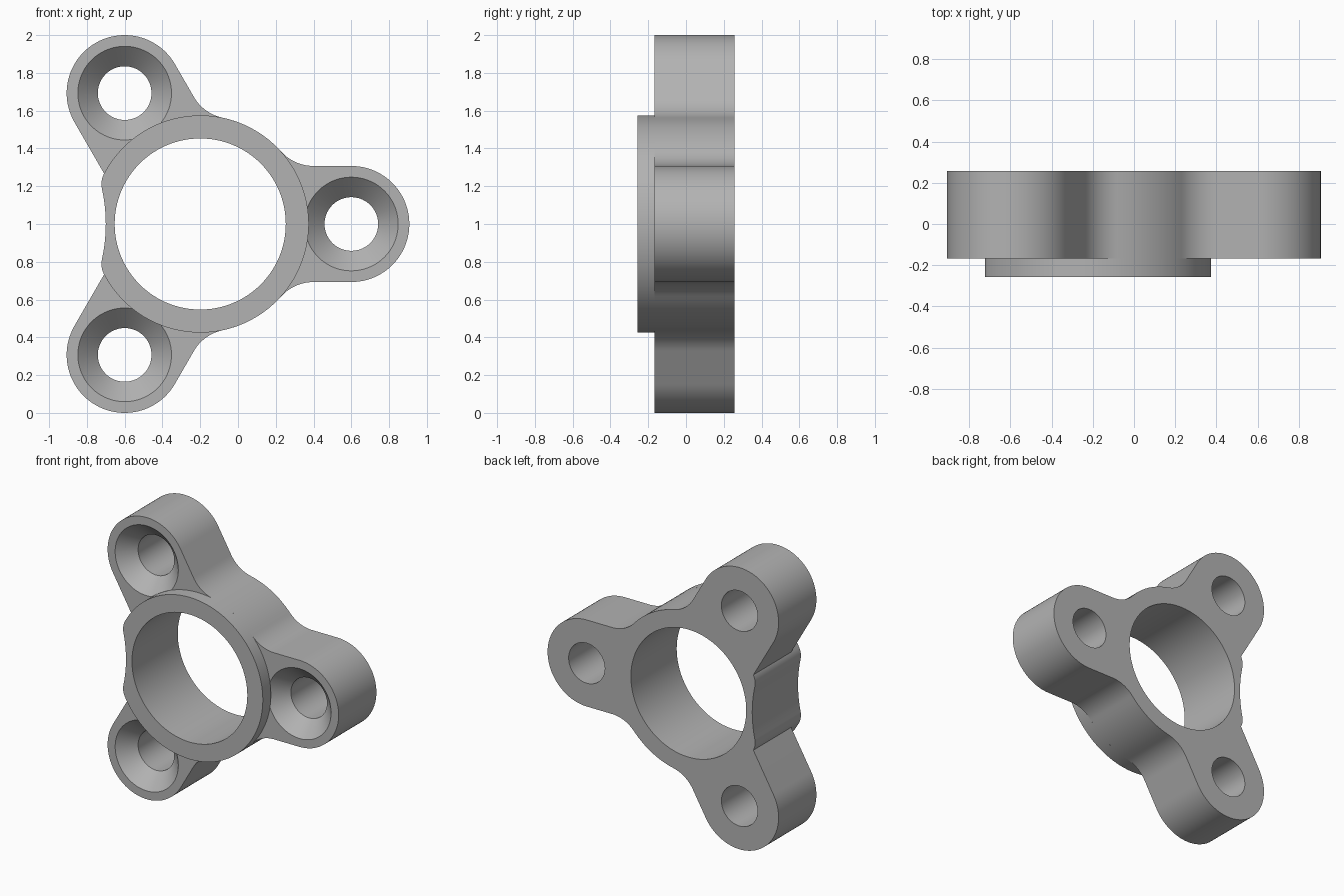
import bpy, bmesh
from math import sin, cos, asin, atan2, degrees, radians, sqrt

if "Cube" in bpy.data.objects:
    bpy.data.objects.remove(bpy.data.objects["Cube"])

# Main dimensions
HUB_X, HUB_Z = -0.2, 1.0
RING, BORE = 0.575, 0.453
REACH, LUG, HOLE, SINK = 0.8, 0.3072, 0.142, 0.248
FILLET, BULGE, WAIST = 0.23, 0.12, 0.5
FRONT, STEP, BACK = -0.257, -0.167, 0.257

grey = bpy.data.materials.new("plain_grey")
grey.use_nodes = True
grey.diffuse_color = (0.45, 0.45, 0.45, 1)
grey.node_tree.nodes["Principled BSDF"].inputs["Base Color"].default_value = (0.45, 0.45, 0.45, 1)


def polar(r, deg):
    return r * cos(radians(deg)), r * sin(radians(deg))


def arc(centre, r, start, end):
    n = max(3, int(abs(end - start) / 4) + 1)
    points = []
    for i in range(n + 1):
        u, v = polar(r, start + (end - start) * i / n)
        points.append((centre[0] + u, centre[1] + v))
    return points


def new_object(name, bm):
    bmesh.ops.recalc_face_normals(bm, faces=bm.faces)
    mesh = bpy.data.meshes.new(name)
    bm.to_mesh(mesh)
    bm.free()
    mesh.materials.append(grey)
    obj = bpy.data.objects.new(name, mesh)
    bpy.context.collection.objects.link(obj)
    return obj


def plate(name, half, y0, y1):
    """Mirror a half outline across the hub's level and extrude it in y."""
    loop = []
    for p in half + [(u, -v) for u, v in reversed(half)]:
        if not loop or abs(p[0] - loop[-1][0]) + abs(p[1] - loop[-1][1]) > 1e-4:
            loop.append(p)
    if abs(loop[0][0] - loop[-1][0]) + abs(loop[0][1] - loop[-1][1]) < 1e-4:
        loop.pop()
    bm = bmesh.new()
    face = bm.faces.new([bm.verts.new((u + HUB_X, y0, v + HUB_Z)) for u, v in loop])
    new = bmesh.ops.extrude_face_region(bm, geom=[face])["geom"]
    bmesh.ops.translate(bm, vec=(0, y1 - y0, 0),
                        verts=[g for g in new if isinstance(g, bmesh.types.BMVert)])
    return new_object(name, bm)


def lathe(name, centre, profile, n=72):
    """Closed round cutter along y from (radius, y) pairs."""
    bm = bmesh.new()
    rings = []
    for r, y in profile:
        ring = [polar(r, 360 * i / n) for i in range(n)]
        rings.append([bm.verts.new((centre[0] + HUB_X + u, y, centre[1] + HUB_Z + v))
                      for u, v in ring])
    for a, b in zip(rings, rings[1:]):
        for i in range(n):
            j = (i + 1) % n
            bm.faces.new((a[i], a[j], b[j], b[i]))
    bm.faces.new(rings[0])
    bm.faces.new(rings[-1])
    obj = new_object(name, bm)
    obj.hide_render = True
    return obj


def cut(obj, cutter):
    mod = obj.modifiers.new("cut", 'BOOLEAN')
    mod.operation = 'DIFFERENCE'
    mod.solver = 'EXACT'
    mod.object = cutter
    bpy.context.view_layer.objects.active = obj
    bpy.ops.object.modifier_apply(modifier=mod.name)


# Narrowed waist on the left of the ring: a rounded shoulder, then a hollow
corner = 120 + degrees(asin(LUG / RING))
shoulder = polar(RING - BULGE, corner)
gap = shoulder[0] + WAIST
hollow = (gap ** 2 + shoulder[1] ** 2 - BULGE ** 2) / (2 * (BULGE - gap))
hollow_c = (-WAIST - hollow, 0)
turn = degrees(atan2(shoulder[1], shoulder[0] - hollow_c[0]))
waist = arc(shoulder, BULGE, corner, 180 + turn) + arc(hollow_c, hollow, turn, 0)

# Fillets between lugs and ring
fillet_r = RING + FILLET
fillet_v = LUG + FILLET
fillet_u = sqrt(fillet_r ** 2 - fillet_v ** 2)
swing = degrees(atan2(fillet_v, fillet_u))

body_half = (arc((REACH, 0), LUG, 0, 90)
             + arc((fillet_u, fillet_v), FILLET, 270, 180 + swing)
             + arc((0, 0), RING, swing, 120 - swing)
             + arc(polar(fillet_r, 120 - swing), FILLET, 300 - swing, 210)
             + arc(polar(REACH, 120), LUG, 30, 210)
             + waist)
body = plate("three_lug_body", body_half, STEP, BACK)
collar = plate("front_collar", arc((0, 0), RING, 0, corner) + waist, FRONT, STEP)

# Central bore through both parts
bore = lathe("bore_cutter", (0, 0), [(BORE, -1), (BORE, 1)], 96)
cutters = [bore]
for part in (body, collar):
    cut(part, bore)

# Countersunk screw hole in each lug
for angle in (0, 120, 240):
    drill = lathe("screw_hole_cutter", polar(REACH, angle),
                  [(SINK + 0.05, STEP - 0.05), (HOLE, STEP + SINK - HOLE), (HOLE, 1)])
    cut(body, drill)
    cutters.append(drill)
for c in cutters:
    bpy.data.objects.remove(c)

# Smooth curved walls, keep the rims sharp
bpy.ops.object.select_all(action='DESELECT')
for part in (body, collar):
    part.select_set(True)
bpy.context.view_layer.objects.active = body
bpy.ops.object.shade_smooth_by_angle(angle=radians(30))
